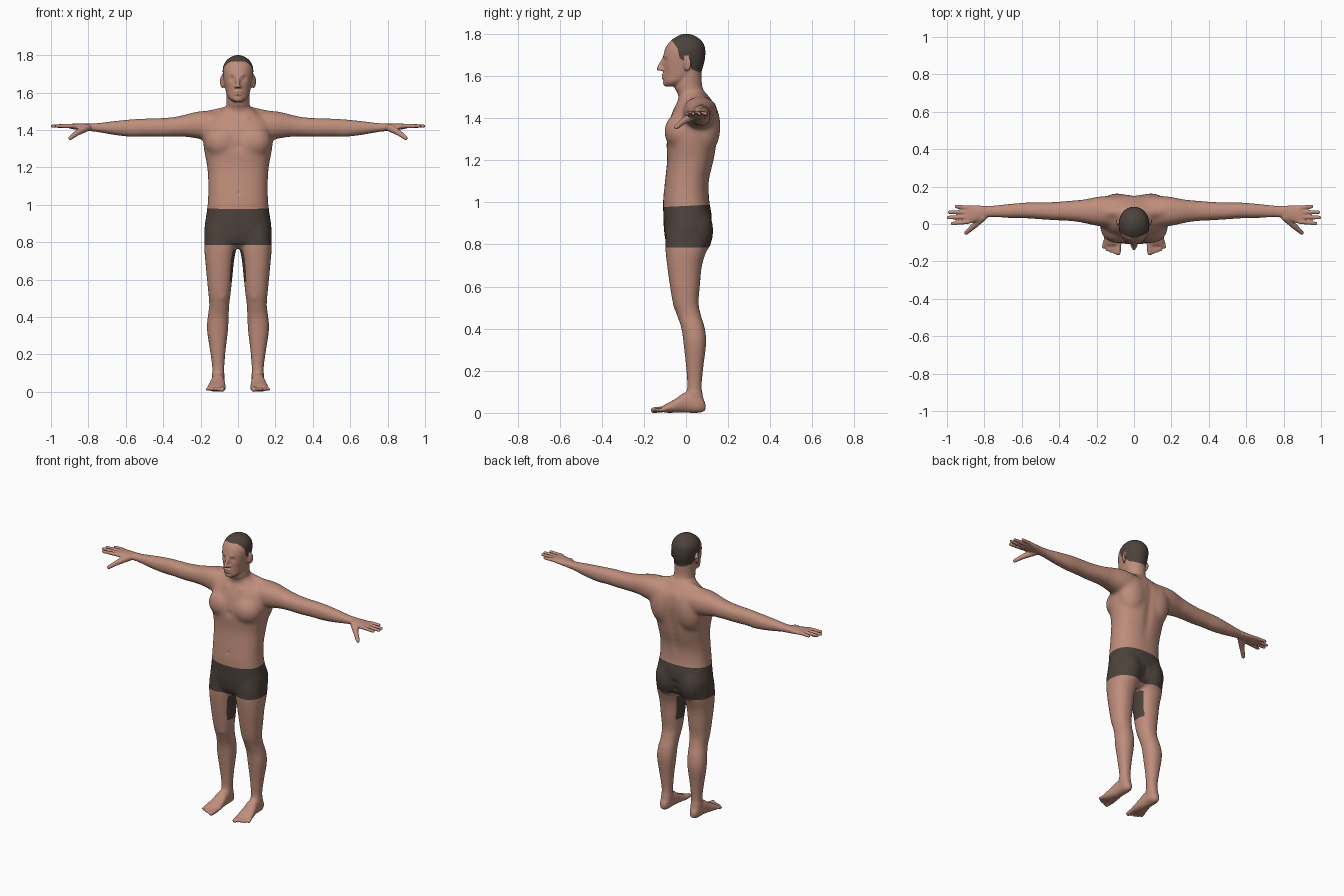
import bpy, bmesh, math
from mathutils import Vector, Matrix

if "Cube" in bpy.data.objects:
    bpy.data.objects.remove(bpy.data.objects["Cube"], do_unlink=True)


def material(name, rgb):
    m = bpy.data.materials.new(name)
    m.use_nodes = True
    m.diffuse_color = (*rgb, 1)
    bsdf = next(n for n in m.node_tree.nodes if n.type == "BSDF_PRINCIPLED")
    bsdf.inputs["Base Color"].default_value = (*rgb, 1)
    bsdf.inputs["Roughness"].default_value = 0.7
    return m


skin = material("skin", (0.52, 0.27, 0.20))
dark = material("dark_brown", (0.075, 0.055, 0.045))
bm = bmesh.new()


def catmull(a, b, c, d, t):
    return [0.5 * (2 * q + (r - p) * t + (2 * p - 5 * q + 4 * r - s) * t * t
                   + (3 * q - p - 3 * r + s) * t ** 3) for p, q, r, s in zip(a, b, c, d)]


def bridge(loops):
    rings = [[bm.verts.new(co) for co in loop] for loop in loops]
    for lo, hi in zip(rings, rings[1:]):
        for k in range(len(lo)):
            bm.faces.new((lo[k - 1], lo[k], hi[k], hi[k - 1]))
    bm.faces.new(rings[0][::-1])
    bm.faces.new(rings[-1])


def loft(axis, stations, power=0.9, sides=32, steps=4):
    """Skin rings (position, u0, u1, v0, v1) set across the given axis."""
    st = [stations[0]] + stations + [stations[-1]]
    path = [catmull(*st[i:i + 4], k / steps)
            for i in range(len(stations) - 1) for k in range(steps)] + [stations[-1]]
    loops = []
    for p, u0, u1, v0, v1 in path:
        loop = []
        for k in range(sides):
            a = math.tau * k / sides
            c, s = (math.copysign(abs(f) ** power, f) for f in (math.cos(a), math.sin(a)))
            co = [(u0 + u1) / 2 + c * (u1 - u0) / 2, (v0 + v1) / 2 + s * (v1 - v0) / 2]
            co.insert(axis, p)
            loop.append(co)
        loops.append(loop)
    bridge(loops)


def capsule(place, length, ra, rb, sides=20, rows=10):
    loops = []
    for k in range(rows):
        lat = math.radians(-80 + 160 * k / (rows - 1))
        r, base = (ra, 0) if k < rows / 2 else (rb, length)
        turn = [math.tau * i / sides for i in range(sides)]
        loops.append([place @ Vector((r * math.cos(lat) * math.cos(a), r * math.cos(lat) * math.sin(a),
                                      base + r * math.sin(lat))) for a in turn])
    bridge(loops)


def ball(center, radii, tilt=0):
    capsule(Matrix.Translation(center) @ Matrix.Rotation(tilt, 4, "Z") @ Matrix.Diagonal((*radii, 1)), 0, 1, 1)


def digit(a, b, ra, rb):
    d = Vector(b) - Vector(a)
    capsule(Matrix.Translation(a) @ d.to_track_quat("Z", "Y").to_matrix().to_4x4(), d.length, ra, rb)


# arm and palm, along x
loft(0, [(.06, -.01, .14, 1.37, 1.495), (.14, -.015, .15, 1.35, 1.5), (.2, -.01, .145, 1.35, 1.5),
         (.26, .003, .133, 1.36, 1.488), (.33, .015, .125, 1.364, 1.47), (.42, .02, .118, 1.362, 1.462),
         (.5, .025, .115, 1.364, 1.46), (.57, .03, .115, 1.362, 1.456), (.66, .032, .108, 1.372, 1.447),
         (.74, .036, .1, 1.386, 1.437), (.79, .034, .097, 1.393, 1.434), (.84, .014, .1, 1.398, 1.434),
         (.88, .002, .1, 1.403, 1.433), (.905, .004, .098, 1.408, 1.43)])
# fingers and thumb
for root, tip, end in ((.012, .002, .972), (.038, .034, .993), (.063, .063, .988), (.087, .094, .95)):
    digit((.885, root, 1.42), (end, tip, 1.42), .0125, .0095)
digit((.81, .035, 1.412), (.858, -.012, 1.385), .022, .016)
digit((.858, -.012, 1.385), (.897, -.047, 1.356), .016, .0115)

# leg, along z
loft(2, [(.012, .08, .132, .01, .085), (.03, .074, .138, .0, .09), (.08, .073, .139, .0, .08),
         (.13, .073, .138, .006, .075), (.22, .066, .15, .0, .083), (.33, .053, .166, -.012, .096),
         (.4, .05, .162, -.022, .09), (.46, .047, .154, -.042, .072), (.52, .04, .158, -.062, .06),
         (.6, .031, .166, -.076, .066), (.7, .021, .175, -.09, .076), (.78, .008, .181, -.098, .1),
         (.86, .014, .176, -.096, .11), (.94, .03, .15, -.08, .095)])
# foot, along y
loft(1, [(.092, .092, .122, .012, .045), (.065, .077, .137, .0, .09), (.0, .072, .143, .0, .098),
         (-.05, .067, .155, .0, .066), (-.09, .065, .163, .0, .044), (-.115, .07, .16, .004, .03)])
for k in range(5):
    x = .081 + .0195 * k
    r = .015 if k == 0 else .0095
    digit((x, -.1, .017), (x + .004, -.154 + .0019 * k * k, .0125), r, r * .95)

# shoulder slope, chest, shoulder blade, buttock, ear, nostril
digit((.03, .06, 1.5), (.19, .07, 1.463), .033, .035)
ball((.085, -.025, 1.335), (.095, .079, .09))
ball((.09, .085, 1.36), (.095, .08, .14))
ball((.083, .045, .865), (.088, .086, .125))
ball((.084, .006, 1.658), (.009, .021, .037), -.5)
ball((.011, -.115, 1.63), (.009, .012, .008))

# other side
half = bmesh.ops.duplicate(bm, geom=bm.verts[:] + bm.edges[:] + bm.faces[:])["geom"]
for v in half:
    if isinstance(v, bmesh.types.BMVert):
        v.co.x *= -1


def upright(rings, power):
    loft(2, [(z, -w, w, front, back) for z, w, front, back in rings], power)


# torso, neck and head, along z
upright([(.765, .07, -.05, .05), (.8, .165, -.092, .1), (.87, .18, -.105, .12), (.94, .171, -.108, .122),
         (1.01, .162, -.109, .11), (1.1, .159, -.1, .11), (1.2, .165, -.09, .134), (1.3, .183, -.093, .15),
         (1.38, .188, -.08, .158), (1.44, .17, -.06, .15), (1.49, .11, -.035, .118), (1.52, .07, -.03, .095)], .85)
upright([(1.44, .08, -.03, .11), (1.5, .068, -.035, .1), (1.55, .062, -.055, .077), (1.63, .064, -.05, .075)], 1)
upright([(1.55, .025, -.098, -.04), (1.57, .05, -.106, .0), (1.6, .063, -.107, .06), (1.64, .072, -.107, .08),
         (1.68, .079, -.109, .09), (1.72, .082, -.102, .092), (1.75, .075, -.087, .085), (1.775, .058, -.062, .065),
         (1.793, .03, -.032, .035), (1.8, .006, -.006, .008)], .95)
# nose, lips, chin
digit((0, -.105, 1.685), (0, -.129, 1.634), .007, .0115)
for z, y in ((1.604, -.103), (1.59, -.102)):
    ball((0, y, z), (.024, .015, .0065))
ball((0, -.092, 1.566), (.026, .018, .017))

# fuse the parts into one skin
bmesh.ops.recalc_face_normals(bm, faces=bm.faces)
mesh = bpy.data.meshes.new("body_parts")
bm.to_mesh(mesh)
bm.free()
body = bpy.data.objects.new("body", mesh)
bpy.context.scene.collection.objects.link(body)
mod = body.modifiers.new("fuse", "REMESH")
mod.mode = "VOXEL"
mod.voxel_size = .0055
bpy.context.view_layer.update()
fused = bpy.data.meshes.new_from_object(body.evaluated_get(bpy.context.evaluated_depsgraph_get()))
body.modifiers.clear()
body.data = fused
bpy.data.meshes.remove(mesh)
fused.name = "body"
fused.materials.clear()
fused.materials.append(skin)
fused.materials.append(dark)

bm = bmesh.new()
bm.from_mesh(fused)
trunk = [v for v in bm.verts if abs(v.co.x) < .77 and .1 < v.co.z < 1.53]
core = [v for v in trunk if abs(v.co.x) < .3 and v.co.z > .8]
for verts, rounds in ((bm.verts[:], 2), (trunk, 12), (core, 20)):
    for k in range(rounds):
        bmesh.ops.smooth_vert(bm, verts=verts, factor=.5, use_axis_x=True, use_axis_y=True, use_axis_z=True)

# soft dents and bulges: centre, radius, push along y
dents = [((.032, -.1, 1.674), .013, .009), ((.032, -.095, 1.673), .007, -.004),
         ((.028, -.104, 1.694), .012, -.004), ((.05, -.075, 1.645), .018, -.003),
         ((0, -.115, 1.597), .005, .005), ((.013, -.112, 1.597), .005, .005),
         ((0, -.1, 1.31), .022, .006), ((0, -.1, 1.06), .009, .005),
         ((0, .12, .87), .02, -.008), ((0, .11, .83), .02, -.008),
         ((.05, -.04, 1.46), .015, -.004), ((.08, -.06, .5), .02, -.003)]
dents += [((0, .14, 1.1 + .04 * k), .028, -.007) for k in range(9)]
for c, r, push in dents:
    for v in bm.verts:
        x, y, z = v.co
        if abs(z - c[2]) < 3 * r and abs(x) - c[0] < 3 * r:
            gap = (abs(x) - c[0]) ** 2 + (y - c[1]) ** 2 + (z - c[2]) ** 2
            v.co.y += push * math.exp(-gap / (r * r))

# rest on the ground
low = min(v.co.z for v in bm.verts)
bmesh.ops.translate(bm, verts=bm.verts, vec=(0, 0, -low))


# clean edges where the colours meet
def cut(co, no, lo, hi):
    faces = [f for f in bm.faces if lo < f.verts[0].co.z < hi and abs(f.verts[0].co.x) < .25]
    geom = {g for f in faces for g in (f, *f.edges, *f.verts)}
    bmesh.ops.bisect_plane(bm, geom=list(geom), plane_co=co, plane_no=no, dist=1e-5)


waist, hem, patch = .983, .785, .59
cut((0, 0, waist), (0, -.05, 1), .95, 1.02)
cut((0, 0, hem), (0, 0, 1), .76, .81)
cut((0, 0, patch), (0, 0, 1), .57, .61)
hairline = [(-.064, 1.765), (-.04, 1.73), (-.03, 1.685), (-.012, 1.672), (.03, 1.63), (.09, 1.608)]
cut((0, 0, hairline[0][1]), (0, 0, 1), 1.75, 1.78)
for (y0, z0), (y1, z1) in zip(hairline, hairline[1:]):
    cut((0, y0, z0), (0, z1 - z0, y0 - y1), z1 - .003, z0 + .003)


def is_hair(c):
    if c.z > hairline[0][1]:
        return True
    if abs(c.x) > .081 and c.z < 1.697 and c.y < .035:
        return False
    for (y0, z0), (y1, z1) in zip(hairline, hairline[1:]):
        if z1 <= c.z <= z0:
            return c.y > y0 + (y1 - y0) * (z0 - c.z) / (z0 - z1)
    return False


# shorts, inner thigh patches and hair are dark
bm.normal_update()
for f in bm.faces:
    c = f.calc_center_median()
    shorts = hem < c.z < waist + .05 * c.y and abs(c.x) < .3
    inner = patch < c.z <= hem and abs(c.x) < .08 and f.normal.x * c.x < 0 and abs(f.normal.x) > .8
    f.material_index = int(shorts or inner or is_hair(c))
    f.smooth = True
bm.to_mesh(fused)
bm.free()
